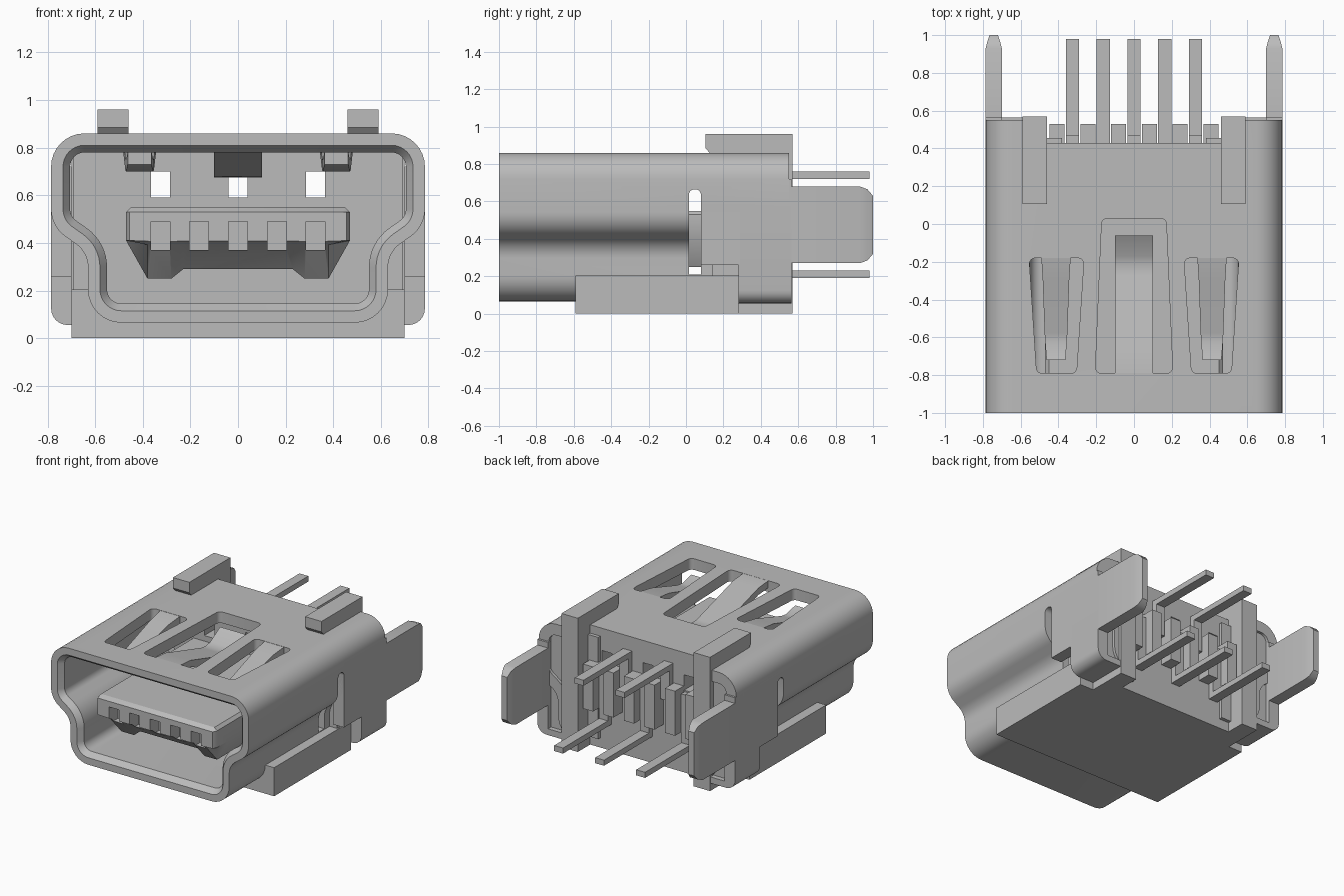
import bpy, bmesh, math
from mathutils import Vector

if "Cube" in bpy.data.objects:
    bpy.data.objects.remove(bpy.data.objects["Cube"])

grey = bpy.data.materials.new("metal_grey")
grey.use_nodes = True
COLOR = (0.5, 0.5, 0.5, 1)
grey.diffuse_color = COLOR
grey.node_tree.nodes["Principled BSDF"].inputs["Base Color"].default_value = COLOR


def loft(name, rings, closed=False):
    """Skin equal-length rings; cap the ends, or join last to first."""
    bm = bmesh.new()
    vs = [[bm.verts.new(p) for p in r] for r in rings]
    pairs = list(zip(vs, vs[1:])) + ([(vs[-1], vs[0])] if closed else [])
    n = len(vs[0])
    for a, b in pairs:
        for i in range(n):
            j = (i + 1) % n
            bm.faces.new((a[i], a[j], b[j], b[i]))
    if not closed:
        bm.faces.new(vs[0])
        bm.faces.new(vs[-1])
    bmesh.ops.recalc_face_normals(bm, faces=bm.faces)
    me = bpy.data.meshes.new(name)
    bm.to_mesh(me)
    bm.free()
    ob = bpy.data.objects.new(name, me)
    bpy.context.collection.objects.link(ob)
    me.materials.append(grey)
    return ob


def prism(name, pts, a, b, axis="y"):
    place = {"x": lambda p, t: (t, p[0], p[1]),
             "y": lambda p, t: (p[0], t, p[1]),
             "z": lambda p, t: (p[0], p[1], t)}[axis]
    return loft(name, [[place(p, t) for p in pts] for t in (a, b)])


def rect(a, b, c, d):
    return [(a, c), (b, c), (b, d), (a, d)]


def box(name, x, y, z):
    return prism(name, rect(*x, *z), *y)


def fillet(corners, n=8):
    """Round each (u, v, radius) corner with an arc."""
    out = []
    for i, (u, v, r) in enumerate(corners):
        p = Vector((u, v))
        d1 = (Vector(corners[i - 1][:2]) - p).normalized()
        d2 = (Vector(corners[(i + 1) % len(corners)][:2]) - p).normalized()
        if r <= 0:
            out.append((u, v))
            continue
        half = d1.angle(d2) / 2
        c = p + (d1 + d2).normalized() * (r / math.sin(half))
        t = r / math.tan(half)
        a, b = p + d1 * t - c, p + d2 * t - c
        sweep = a.angle_signed(b)
        for k in range(n + 1):
            ang = -sweep * k / n
            out.append((c.x + a.x * math.cos(ang) - a.y * math.sin(ang),
                        c.y + a.x * math.sin(ang) + a.y * math.cos(ang)))
    return out


def cut(ob, cutters):
    for c in cutters:
        c.hide_render = True
        m = ob.modifiers.new("cut", "BOOLEAN")
        m.operation, m.solver, m.object = "DIFFERENCE", "EXACT", c
        bpy.context.view_layer.objects.active = ob
        bpy.ops.object.modifier_apply(modifier=m.name)
        bpy.data.objects.remove(c)


def shell_profile(t):
    """Mouth outline, moved inward by t."""
    dz = 0.52 * t
    right = [(0.785 - t, 0.86 - t, 0.14 - t), (0.785 - t, 0.47 + dz, 0.14 - t),
             (0.63 - t, 0.36 + dz, 0.12 + t), (0.63 - t, 0.065 + t, 0.14 - t)]
    return fillet(right + [(-x, z, r) for x, z, r in reversed(right)])


def ring(t, y):
    return [(x, y, z) for x, z in shell_profile(t)]


def spring(name, cx, path, thick=0.05):
    """Bent sheet from (y, top z, half width) stations."""
    return loft(name, [[(cx - w, y, z), (cx + w, y, z), (cx + w, y, z - thick),
                        (cx - w, y, z - thick)] for y, z, w in path])


# Shell with chamfered mouth, spring openings, side slots and open rear
shell = loft("shell", [ring(0, -1), ring(0, 0.55), ring(0.08, 0.55),
                       ring(0.08, -0.96), ring(0.05, -1)], closed=True)
r = 0.03
cutters = [prism("cutter", fillet([(-0.205, -0.79, r), (0.205, -0.79, r),
                                   (0.17, 0.03, r), (-0.17, 0.03, r)], 4), 0.7, 1, "z"),
           box("cutter", (-0.46, 0.46), (0.43, 0.7), (-0.1, 1))]
for s in (1, -1):
    hole = fillet([(0.305, -0.79, r), (0.515, -0.79, r), (0.555, -0.18, r), (0.265, -0.18, r)], 4)
    cutters.append(prism("cutter", [(s * x, y) for x, y in hole], 0.7, 1, "z"))
    slot = fillet([(0.015, 0.21, 0), (0.08, 0.21, 0), (0.08, 0.665, 0.03), (0.015, 0.665, 0.03)], 5)
    cutters.append(prism("cutter", slot, s * 0.5, s * 0.9, "x"))
cut(shell, cutters)

# Springs bent down from the roof
spring("centre_spring", 0, [(-0.8, 0.86, 0.1), (-0.68, 0.85, 0.1), (-0.27, 0.73, 0.1),
                            (-0.22, 0.725, 0.1), (-0.17, 0.735, 0.1), (-0.06, 0.8, 0.1)])
for s in (1, -1):
    spring("side_spring", s * 0.413, [(-0.17, 0.86, 0.078), (-0.3, 0.84, 0.07), (-0.58, 0.755, 0.06),
                                      (-0.63, 0.75, 0.057), (-0.72, 0.78, 0.05)])

# Tongue, with sloped front underside and contact slots
half = [(0.45, 0.55), (0.47, 0.53), (0.47, 0.41), (0.38, 0.25), (0.28, 0.25), (0.23, 0.29)]
outline = half + [(-x, z) for x, z in reversed(half)]
tongue = loft("tongue", [[(x * 0.97, -0.94, min(max(z, 0.41 - abs(z - 0.41) * 0.02), 0.53)) for x, z in outline],
                         [(x, -0.91, min(z + 0.0, 0.55) if z > 0.4 else 0.38 + z * 0.05) for x, z in outline],
                         [(x, -0.78, z) for x, z in outline],
                         [(x, 0.2, z) for x, z in outline]])
pitch = [i * 0.163 for i in range(-2, 3)]
cut(tongue, [box("cutter", (x - 0.04, x + 0.04), (-1, -0.84), (0.37, 0.49)) for x in pitch])

# Insulating body behind the cavity, with windows above the tongue
body = box("housing", (-0.69, 0.69), (0.14, 0.43), (0.07, 0.83))
cut(body, [box("cutter", (x - 0.04, x + 0.04), (0, 0.6), (0.59, 0.70)) for x in pitch[::2]])

# Base that cradles the underside
base = box("base", (-0.70, 0.70), (-0.59, 0.28), (0, 0.205))
cut(base, [prism("cutter", shell_profile(0.01), -0.8, 0.5)])
box("base_rear", (-0.59, 0.59), (0.28, 0.43), (0, 0.07))

for s in (1, -1):
    # Rear posts with hooked clamps on the roof
    box("rear_post", (s * 0.46, s * 0.59), (0.42, 0.57), (0, 0.9))
    prism("roof_clamp", [(0.105, 0.96), (0.105, 0.885), (0.13, 0.855), (0.57, 0.855), (0.57, 0.96)],
          s * 0.46, s * 0.59, "x")
    box("rear_filler", (s * 0.58, s * 0.70), (0.42, 0.53), (0.1, 0.83))
    box("inner_step", (s * 0.38, s * 0.47), (0.42, 0.455), (0.07, 0.8))
    # Side plates, curled in under the rear
    box("side_plate", (s * 0.70, s * 0.785), (0.08, 0.29), (0.26, 0.72))
    curl = fillet([(0.785, 0.72, 0), (0.785, 0.055, 0.07), (0.59, 0.055, 0),
                   (0.59, 0.1, 0), (0.70, 0.1, 0), (0.70, 0.72, 0)], 6)
    prism("curled_plate", [(s * x, z) for x, z in curl], 0.28, 0.565)
    # Tail tabs with rounded, tapered tips
    tail = [(0.55, 0.70, 0.785, 0), (0.93, 0.70, 0.785, 0), (0.97, 0.71, 0.775, 0.015), (1, 0.72, 0.765, 0.05)]
    loft("tail_tab", [[(s * a, y, 0.27 + d), (s * b, y, 0.27 + d), (s * b, y, 0.68 - d), (s * a, y, 0.68 - d)]
                      for y, a, b, d in tail])

# Bent pins, alternating between an upper and a lower row
for i, x in enumerate(pitch):
    z0, z1 = (0.72, 0.76) if i % 2 else (0.19, 0.23)
    w = (x - 0.035, x + 0.035)
    box("pin", w, (0.43, 0.98), (z0, z1))
    box("pin_riser", w, (0.42, 0.47), (min(z0, 0.5), max(z1, 0.58)))

# Ribs between the pins
for i in range(6):
    x = (i - 2.5) * 0.163
    box("pin_rib", (x - 0.04, x + 0.04), (0.42, 0.53), (0.3, 0.62))

# Smooth shading with crisp edges
bpy.ops.object.select_all(action="DESELECT")
for ob in bpy.context.scene.objects:
    if ob.type == "MESH":
        ob.select_set(True)
        bpy.context.view_layer.objects.active = ob
bpy.ops.object.shade_smooth_by_angle(angle=math.radians(30))
